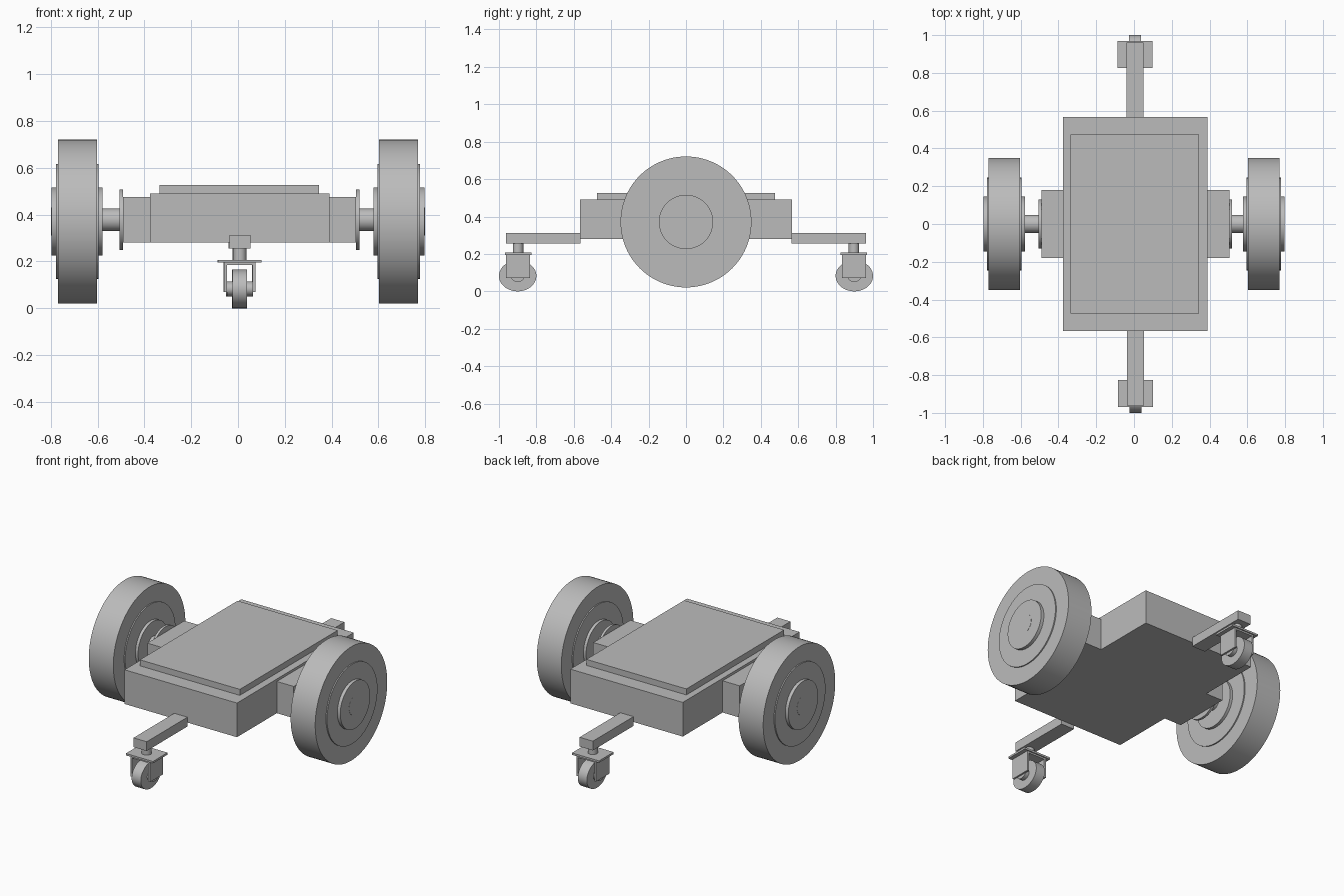
import bpy
import math
from mathutils import Matrix

cube = bpy.data.objects.get("Cube")
if cube:
    bpy.data.objects.remove(cube, do_unlink=True)

grey = bpy.data.materials.new("plain grey")
grey.use_nodes = True
grey.diffuse_color = (0.5, 0.5, 0.5, 1)
grey.node_tree.nodes["Principled BSDF"].inputs["Base Color"].default_value = (0.5, 0.5, 0.5, 1)


def finish(name, matrix):
    ob = bpy.context.object
    ob.name = name
    ob.data.transform(matrix)
    ob.data.materials.append(grey)
    return ob


def box(name, x, y, z):
    """Box from (min, max) ranges."""
    bpy.ops.mesh.primitive_cube_add(size=1)
    spans = (x, y, z)
    centre = [(a + b) / 2 for a, b in spans]
    size = [abs(b - a) for a, b in spans]
    return finish(name, Matrix.Translation(centre) @ Matrix.Diagonal((*size, 1)))


def cylinder(name, axis, span, centre, radii, sides=64):
    """Cylinder along x or z; centre and radii are in the crossing plane."""
    bpy.ops.mesh.primitive_cylinder_add(vertices=sides, radius=1, depth=1)
    mid, length = (span[0] + span[1]) / 2, abs(span[1] - span[0])
    if axis == "x":
        place = Matrix.Translation((mid, *centre)) @ Matrix.Diagonal((length, *radii, 1))
        place = place @ Matrix.Rotation(math.pi / 2, 4, "Y")
    else:
        place = Matrix.Translation((*centre, mid)) @ Matrix.Diagonal((*radii, length, 1))
    ob = finish(name, place)
    bpy.ops.object.shade_smooth_by_angle(angle=math.radians(30))
    return ob


# Chassis
box("body", (-0.375, 0.39), (-0.567, 0.567), (0.28, 0.49))
box("top_plate", (-0.335, 0.345), (-0.475, 0.475), (0.49, 0.527))

# Drive units: motor housing, flange, axle and stepped wheel on each side
for side, s, shift in (("left", 1, 0.007), ("right", -1, -0.007)):
    def out(a, b):
        return (s * a + 0.007, s * b + 0.007)

    box(side + "_motor_housing", out(0.36, 0.498), (-0.18, 0.18), (0.28, 0.475))
    cylinder(side + "_flange", "x", out(0.498, 0.513), (0, 0.378), (0.13, 0.13))
    cylinder(side + "_axle", "x", out(0.5, 0.6), (0, 0.378), (0.048, 0.048))
    for part, inner, outer, r in (("tyre", 0.603, 0.77, 0.35),
                                  ("wheel_disc", 0.596, 0.777, 0.245),
                                  ("hub", 0.578, 0.797, 0.145),
                                  ("axle_cap", 0.7, 0.798, 0.06)):
        cylinder(side + "_" + part, "x", (s * inner, s * outer), (0, 0.371), (r, r), 96)

# Outrigger arms with swivel casters, front and back
for end, s, x in (("front", -1, 0.008), ("back", 1, 0.005)):
    y = s * 0.898
    box(end + "_arm", (x - 0.045, x + 0.045), (s * 0.565, s * 0.962), (0.256, 0.313))
    cylinder(end + "_stem", "z", (0.2, 0.26), (x, y), (0.028, 0.028), 32)
    box(end + "_swivel_plate", (x - 0.092, x + 0.092), (y - 0.071, y + 0.071), (0.195, 0.207))
    box(end + "_fork_crown", (x - 0.067, x + 0.067), (y - 0.064, y + 0.064), (0.185, 0.195))
    for side, f in (("left", 1), ("right", -1)):
        box(end + "_fork_" + side, (x + f * 0.055, x + f * 0.067),
            (y - 0.064, y + 0.064), (0.07, 0.19))
    cylinder(end + "_caster_wheel", "x", (x - 0.031, x + 0.031), (s * 0.9, 0.0825), (0.1, 0.0825))
    cylinder(end + "_caster_hub", "x", (x - 0.056, x + 0.056), (s * 0.9, 0.0825), (0.038, 0.032), 32)
